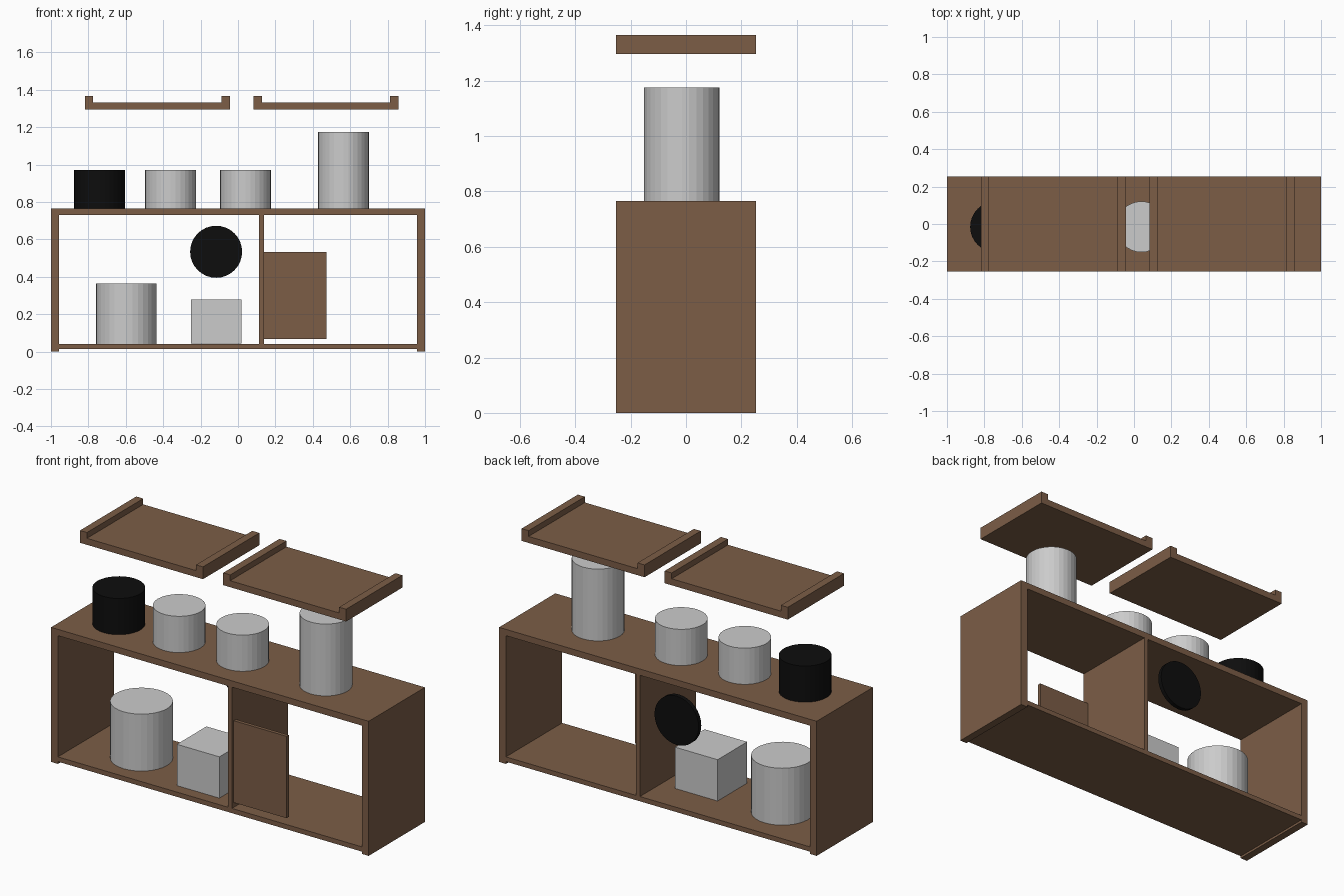
import bpy, math

if "Cube" in bpy.data.objects:
    bpy.data.objects.remove(bpy.data.objects["Cube"])


def material(name, color):
    m = bpy.data.materials.new(name)
    m.diffuse_color = (*color, 1)
    m.use_nodes = True
    m.node_tree.nodes["Principled BSDF"].inputs["Base Color"].default_value = m.diffuse_color
    return m


WOOD = material("wood", (0.2, 0.11, 0.062))
BLACK = material("black", (0.004, 0.004, 0.004))


def finish(name, mat):
    ob = bpy.context.object
    ob.name = name
    if mat:
        ob.data.materials.append(mat)
    return ob


def box(name, x, y, z, mat=None):
    """Box from (min, max) ranges on each axis."""
    ranges = (x, y, z)
    bpy.ops.mesh.primitive_cube_add(size=1, location=[(a + b) / 2 for a, b in ranges])
    bpy.context.object.scale = [b - a for a, b in ranges]
    bpy.ops.object.transform_apply(location=False, rotation=False, scale=True)
    return finish(name, mat)


def cylinder(name, x, y, z0, z1, r, mat=None):
    bpy.ops.mesh.primitive_cylinder_add(vertices=32, radius=r, depth=z1 - z0,
                                        location=(x, y, (z0 + z1) / 2))
    return finish(name, mat)


def tray(name, x0, x1):
    """Shallow U-section tray, extruded along y."""
    z0, z1, z2, w = 1.296, 1.333, 1.366, 0.044
    prof = [(x0, z0), (x1, z0), (x1, z2), (x1 - w, z2),
            (x1 - w, z1), (x0 + w, z1), (x0 + w, z2), (x0, z2)]
    n = len(prof)
    verts = [(x, y, z) for y in (-0.253, 0.253) for x, z in prof]
    faces = [tuple(range(n)), tuple(range(2 * n - 1, n - 1, -1))]
    faces += [(i, i + n, (i + 1) % n + n, (i + 1) % n) for i in range(n)]
    me = bpy.data.meshes.new(name)
    me.from_pydata(verts, [], faces)
    me.materials.append(WOOD)
    ob = bpy.data.objects.new(name, me)
    bpy.context.collection.objects.link(ob)


DEPTH = (-0.253, 0.253)

# Cabinet carcass, open front and back
box("top_panel", (-1, 1), DEPTH, (0.73, 0.766), WOOD)
box("left_side", (-1, -0.957), DEPTH, (0, 0.73), WOOD)
box("right_side", (0.957, 1), DEPTH, (0, 0.73), WOOD)
box("bottom_panel", (-0.957, 0.957), DEPTH, (0.013, 0.04), WOOD)
box("divider", (0.113, 0.139), DEPTH, (0.04, 0.73), WOOD)
box("sliding_door", (0.139, 0.472), (-0.237, -0.217), (0.067, 0.533), WOOD)

# Items standing on top
cylinder("black_canister", -0.74, -0.015, 0.766, 0.972, 0.136, BLACK)
cylinder("canister_a", -0.36, -0.015, 0.766, 0.972, 0.136)
cylinder("canister_b", 0.04, -0.015, 0.766, 0.972, 0.136)
cylinder("tall_canister", 0.564, -0.015, 0.766, 1.175, 0.136)

# Items inside the cabinet
cylinder("wide_canister", -0.597, -0.015, 0.04, 0.364, 0.162)
box("storage_block", (-0.25, 0.018), (-0.193, 0.073), (0.043, 0.278))
disc = cylinder("round_disc", -0.117, 0.24, 0.522, 0.546, 0.139, BLACK)
disc.rotation_euler.x = math.pi / 2

# Trays floating above
tray("left_tray", -0.818, -0.043)
tray("right_tray", 0.084, 0.858)
